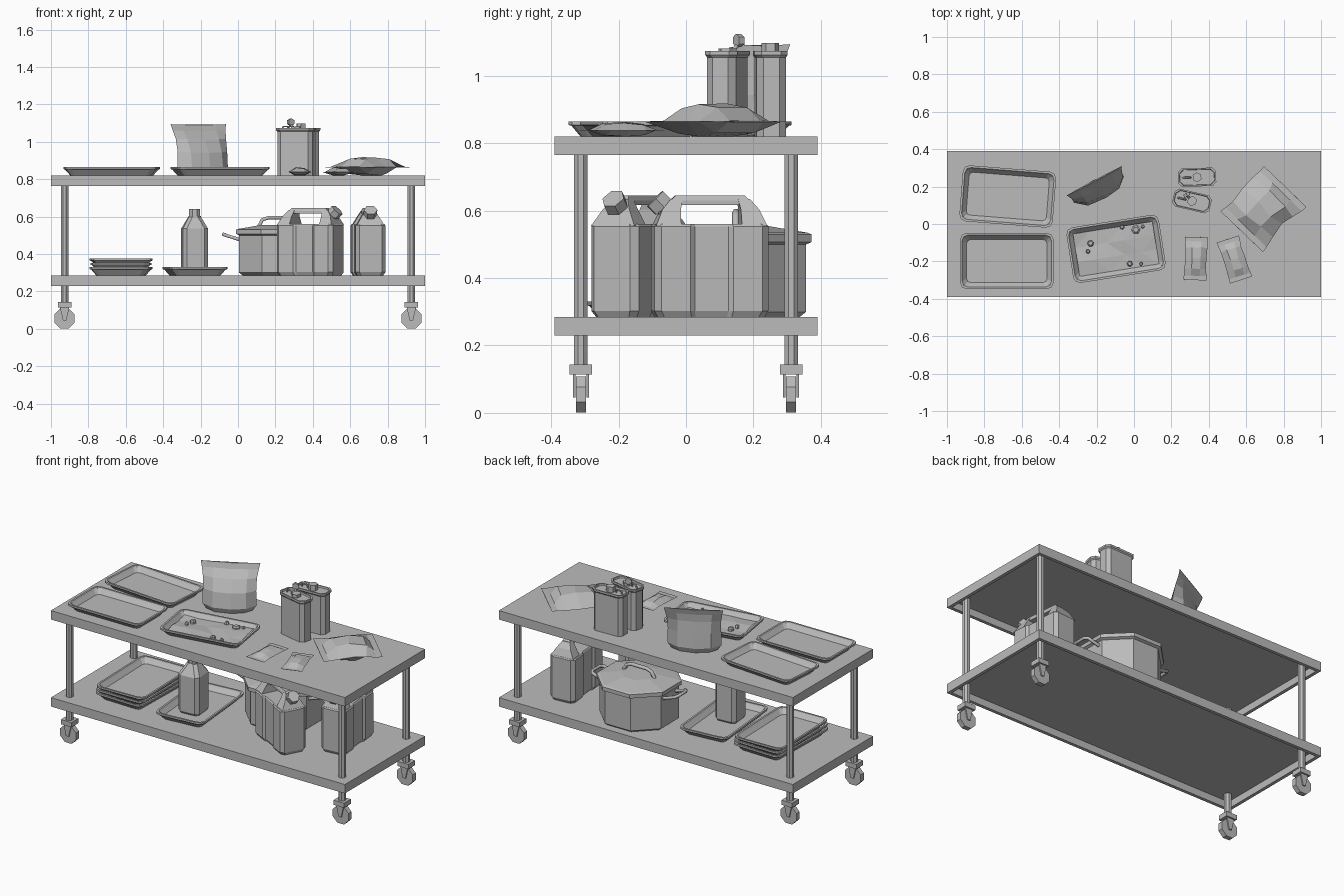
import bpy, bmesh, math, random
from mathutils import Vector, Matrix

random.seed(4)
cube = bpy.data.objects.get("Cube")
if cube:
    bpy.data.objects.remove(cube)

grey = bpy.data.materials.new("plain_grey")
grey.use_nodes = True
GREY = (0.5, 0.5, 0.5, 1)
grey.diffuse_color = GREY
grey.node_tree.nodes["Principled BSDF"].inputs["Base Color"].default_value = GREY

UPPER, LOWER = 0.82, 0.285   # shelf top heights


def place(ob, loc, rot, parent):
    ob.location = loc
    ob.rotation_euler = [math.radians(a) for a in rot]
    if parent:
        ob.parent = parent
    bpy.context.collection.objects.link(ob)
    ob.data.materials.append(grey)
    return ob


def loft(name, rings, loc=(0, 0, 0), rot=(0, 0, 0), parent=None):
    """Skin a stack of equal-length rings and cap both ends."""
    bm = bmesh.new()
    rows = [[bm.verts.new(p) for p in ring] for ring in rings]
    n = len(rows[0])
    for a, b in zip(rows, rows[1:]):
        for i in range(n):
            j = (i + 1) % n
            bm.faces.new((a[i], a[j], b[j], b[i]))
    bm.faces.new(rows[0])
    bm.faces.new(rows[-1])
    bmesh.ops.recalc_face_normals(bm, faces=bm.faces)
    me = bpy.data.meshes.new(name)
    bm.to_mesh(me)
    bm.free()
    return place(bpy.data.objects.new(name, me), loc, rot, parent)


def rect(w, d, z, x=0, y=0):
    return [(x + sx * w / 2, y + sy * d / 2, z)
            for sx, sy in ((-1, -1), (1, -1), (1, 1), (-1, 1))]


def round_rect(w, d, z, r, seg=2):
    pts = []
    for k, (sx, sy) in enumerate(((1, 1), (-1, 1), (-1, -1), (1, -1))):
        for s in range(seg + 1):
            a = math.pi / 2 * (k + s / seg)
            pts.append((sx * (w / 2 - r) + r * math.cos(a),
                        sy * (d / 2 - r) + r * math.sin(a), z))
    return pts


def ngon(r, z, n=8, turn=0.5):
    return [(r * math.cos(math.tau * (i + turn) / n),
             r * math.sin(math.tau * (i + turn) / n), z) for i in range(n)]


def prism(name, r, h, n, loc, rot=(0, 0, 0), parent=None):
    return loft(name, [ngon(r, -h / 2, n), ngon(r, h / 2, n)], loc, rot, parent)


def tube(name, pts, r, loc=(0, 0, 0), rot=(0, 0, 0), parent=None):
    cu = bpy.data.curves.new(name, "CURVE")
    cu.dimensions = "3D"
    cu.bevel_depth, cu.bevel_resolution, cu.use_fill_caps = r, 1, True
    sp = cu.splines.new("POLY")
    sp.points.add(len(pts) - 1)
    for p, q in zip(sp.points, pts):
        p.co = (*q, 1)
    return place(bpy.data.objects.new(name, cu), loc, rot, parent)


# Shelves: hollow from below
for name, top in (("upper_shelf", UPPER), ("lower_shelf", LOWER)):
    low = top - 0.055
    loft(name, [rect(1.96, 0.74, top - 0.012), rect(1.96, 0.74, low),
                rect(2, 0.78, low), rect(2, 0.78, top)])

# Posts and casters
for sx in (-1, 1):
    for sy in (-1, 1):
        x, y = sx * 0.927, sy * 0.312
        prism("post", 0.022, 0.67, 8, (x, y, 0.475))
        loft("caster_collar", [rect(0.072, 0.066, 0.114), rect(0.072, 0.066, 0.143)], (x, y, 0))
        for s in (-1, 1):
            loft("caster_fork", [rect(0.018, 0.007, 0.045), rect(0.05, 0.007, 0.115)],
                 (x, y + s * 0.02, 0))
        prism("caster_wheel", 0.058, 0.03, 8, (x, y, 0.055), (90, 0, 0))


# Trays
def tray(loc, angle, w=0.5, d=0.3, name="tray"):
    steps = ((0.07, 0), (0.016, 0.032), (0, 0.034), (0, 0.045), (0.022, 0.045),
             (0.034, 0.036), (0.07, 0.014))
    return loft(name, [round_rect(w - i, d - i, z, 0.035 - i * 0.2) for i, z in steps],
                loc, (0, 0, angle))


tray((-0.68, -0.198, UPPER), 0)
tray((-0.675, 0.147, UPPER), -4.5)
food_tray = tray((-0.096, -0.133, UPPER), 9)
for i in range(3):
    tray((-0.625, -0.03, LOWER + i * 0.023), 90 + (i - 1) * 1.5, 0.49, 0.325, "stacked_tray")
tray((-0.23, -0.04, LOWER), 95, 0.49, 0.31, "bottle_tray")

# Food in one tray
bm = bmesh.new()
bmesh.ops.create_grid(bm, x_segments=5, y_segments=3, size=0.5,
                      matrix=Matrix.Diagonal((0.43, 0.23, 1, 1)))
for v in bm.verts:
    v.co.z = 0.02 + random.uniform(-0.003, 0.009)
bmesh.ops.triangulate(bm, faces=bm.faces)
me = bpy.data.meshes.new("food_layer")
bm.to_mesh(me)
bm.free()
place(bpy.data.objects.new("food_layer", me), (0, 0, 0), (0, 0, 0), food_tray)
for x, y, r in ((-0.13, 0.05, 0.018), (-0.15, 0.01, 0.012), (0.05, 0.11, 0.013),
                (0.12, 0.085, 0.024), (0.16, 0.095, 0.01), (0.06, -0.09, 0.016),
                (0.12, -0.1, 0.01)):
    loft("food_lump", [ngon(r, 0.02, 6), ngon(r, 0.033, 6), ngon(r * 0.6, 0.04, 6)],
         (x, y, 0), (0, 0, 200 * x), food_tray)


# Filled bags: hexagonal rings running between two flat seals
def flat_bag(name, w, l, h, loc, angle, wobble):
    rings = []
    for t, fill, wide in ((-0.5, 0.04, 1), (-0.4, 0.06, 0.97), (-0.24, 0.8, 0.92),
                          (0.02, 1, 0.9), (0.26, 0.75, 0.93), (0.4, 0.06, 0.98), (0.5, 0.04, 1)):
        f = fill * h
        mid = h * 0.42
        prof = ((-0.5, mid), (-0.2, mid + f * 0.55), (0.22, mid + f * 0.5),
                (0.5, mid), (0.24, mid - f * 0.42), (-0.24, mid - f * 0.42))
        k = wobble * fill
        rings.append([(u * w * wide + random.uniform(-k, k), t * l + random.uniform(-k, k),
                       z + (random.uniform(-k, k) * 0.4 if z > mid else 0)) for u, z in prof])
    return loft(name, rings, loc, (0, 0, angle))


flat_bag("large_flat_bag", 0.315, 0.335, 0.105, (0.692, 0.08, UPPER), -44, 0.018)
flat_bag("small_packet", 0.125, 0.23, 0.044, (0.33, -0.185, UPPER), -2, 0.004)
flat_bag("small_packet", 0.125, 0.23, 0.044, (0.537, -0.19, UPPER), 18, 0.004)

# Standing pouch with a seal that leans back
rings = []
for z, hw, t, back in ((0, 0.13, 0.045, 0), (0.03, 0.152, 0.058, 0), (0.12, 0.15, 0.046, 0.005),
                       (0.19, 0.152, 0.022, 0.022), (0.235, 0.16, 0.004, 0.042),
                       (0.268, 0.167, 0.003, 0.052)):
    rings.append([(u * hw, back + s * t, z + 0.006 * abs(u)) for u, s in
                  ((-1, 0), (-0.6, -0.85), (0.1, -1), (0.65, -0.8), (1, 0),
                   (0.6, 0.8), (-0.05, 1), (-0.65, 0.85))])
loft("standing_pouch", rings, (-0.188, 0.185, UPPER), (0, 0, 28))


# Tall rectangular tins
def tin(loc, angle):
    steps = ((0, 0, 0), (0, 0, 0.235), (0.012, 0.01, 0.242), (0.012, 0.01, 0.254),
             (-0.004, -0.004, 0.254), (-0.008, -0.008, 0.244))
    return loft("tin", [round_rect(0.192 + a, 0.088 + b, z, 0.02, 1) for a, b, z in steps],
                loc, (0, 0, angle))


closed_tin = tin((0.337, 0.25, UPPER), 2)
prism("tin_cap", 0.026, 0.035, 6, (0, 0, 0.26), parent=closed_tin)
open_tin = tin((0.31, 0.123, UPPER), -13)
prism("tin_spout", 0.027, 0.02, 6, (0, 0, 0.252), parent=open_tin)
prism("tin_flip_cap", 0.02, 0.018, 6, (-0.035, 0.026, 0.285), (90, 0, 45), open_tin)
tube("tin_cap_strap", [(-0.015, 0.012, 0.255), (-0.035, 0.024, 0.272)], 0.006, parent=open_tin)
for t in (closed_tin, open_tin):
    tube("tin_handle", [(-0.075, 0, 0.245), (-0.07, 0, 0.262), (-0.04, 0, 0.262),
                        (-0.035, 0, 0.245)], 0.005, parent=t)

# Bottle on the lower tray
loft("bottle", [round_rect(w, d, z, c, 1) for w, d, z, c in
                ((0.12, 0.12, 0, 0.015), (0.135, 0.14, 0.015, 0.02), (0.135, 0.14, 0.235, 0.02),
                 (0.065, 0.065, 0.298, 0.018), (0.065, 0.065, 0.303, 0.018))],
     (-0.232, -0.1, LOWER + 0.016), (0, 0, 5))
prism("bottle_cap", 0.032, 0.04, 8, (-0.232, -0.1, 0.622))

# Cooking pot
pot = loft("pot", [ngon(r, z) for r, z in
                   ((0.205, 0), (0.226, 0.015), (0.226, 0.215), (0.243, 0.222), (0.243, 0.245),
                    (0.228, 0.25), (0.1, 0.27))], (0.215, 0.148, LOWER))
tube("lid_handle", [(-0.105, 0, 0.26), (-0.085, 0, 0.298), (-0.05, 0, 0.31), (0.05, 0, 0.31),
                    (0.085, 0, 0.298), (0.105, 0, 0.26)], 0.011, parent=pot)
for s in (-1, 1):
    tube("pot_handle", [(s * 0.2, -0.06, 0.19), (s * 0.28, -0.055, 0.215),
                        (s * 0.292, -0.035, 0.22), (s * 0.292, 0.035, 0.22),
                        (s * 0.28, 0.055, 0.215), (s * 0.2, 0.06, 0.19)], 0.01, parent=pot)


# Jugs: ribbed body, two tapering shoulders, carrying bar and tilted cap
def jug(loc, angle):
    half = [(0.17, 0.06), (0.15, 0.08), (0.064, 0.08), (0.05, 0.069)]
    side = half + [(-u, v) for u, v in reversed(half)]
    outline = side + [(-u, -v) for u, v in side]
    body = loft("jug", [[(u * k, v * m, z) for u, v in outline] for k, m, z in
                        ((0.94, 0.86, 0), (1, 1, 0.018), (1, 1, 0.268), (0.97, 0.93, 0.275))],
                loc, (0, 0, angle))
    for s in (-1, 1):
        loft("jug_shoulder", [rect(0.075, 0.146, 0.27, s * 0.128),
                              rect(0.055, 0.09, 0.318, s * 0.117),
                              rect(0.035, 0.05, 0.35, s * 0.1)], parent=body)
    loft("jug_handle", [rect(0.235, 0.054, 0.332), rect(0.235, 0.054, 0.345),
                        rect(0.205, 0.04, 0.36)], parent=body)
    prism("jug_spout", 0.026, 0.05, 8, (0.13, 0, 0.317), (0, 45, 0), body)
    prism("jug_cap", 0.036, 0.036, 6, (0.15, 0, 0.338), (0, 45, 0), body)


jug((0.387, -0.14, LOWER), -28)
jug((0.695, 0.07, LOWER), -85)
